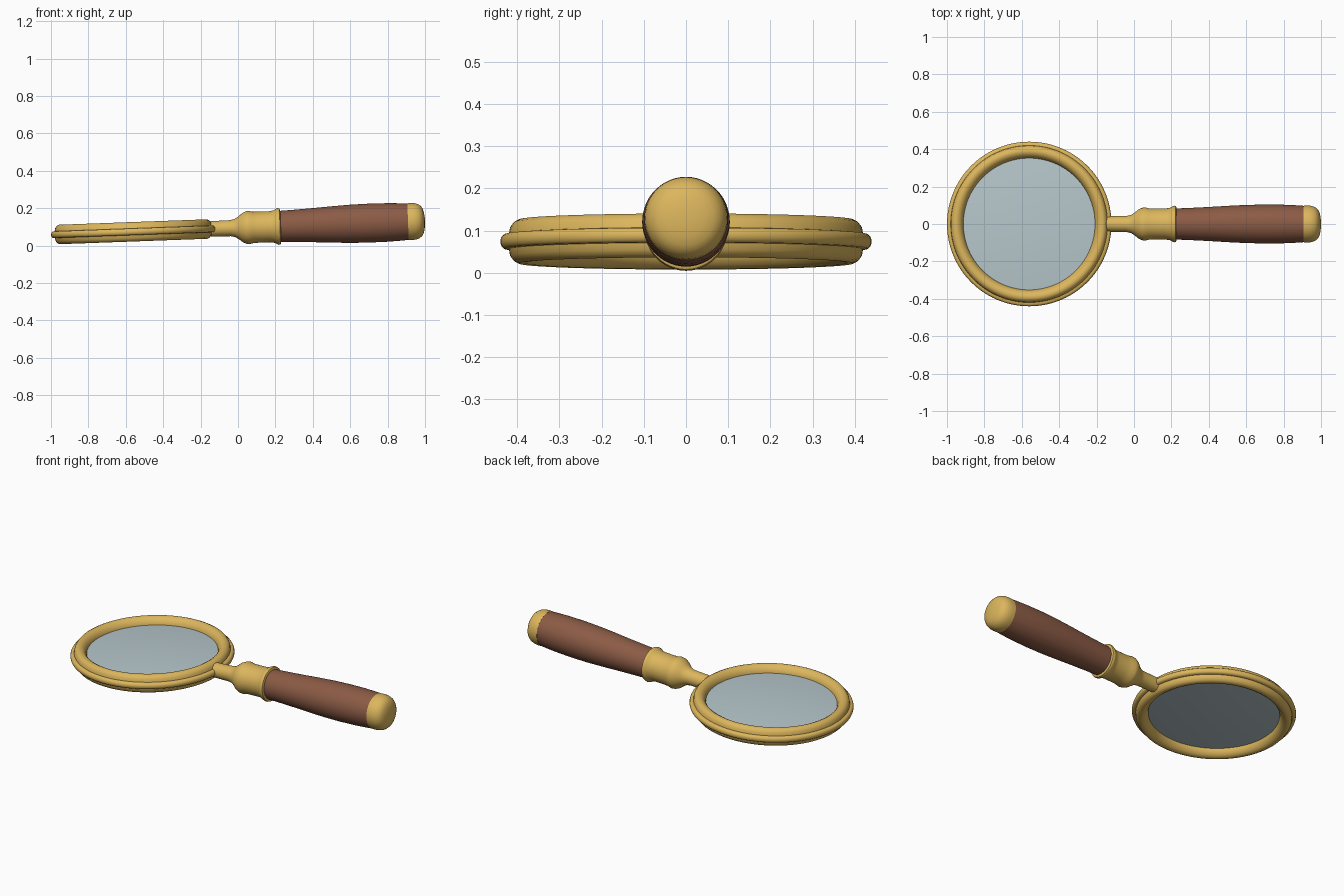
import bpy, bmesh, math
from mathutils import Matrix, Vector

cube = bpy.data.objects.get("Cube")
if cube:
    bpy.data.objects.remove(cube, do_unlink=True)


def material(name, color):
    m = bpy.data.materials.new(name)
    m.use_nodes = True
    m.diffuse_color = (*color, 1)
    m.node_tree.nodes["Principled BSDF"].inputs["Base Color"].default_value = (*color, 1)
    return m


brass = material("brass", (0.72, 0.47, 0.11))
wood = material("brown wood", (0.26, 0.105, 0.06))
glass = material("pale glass", (0.47, 0.57, 0.60))

# The whole model rests at a slight tilt, pivoting on the lens centre
TILT = Matrix.Translation((-0.56, 0, 0.074)) @ Matrix.Rotation(math.radians(-2.1), 4, 'Y')
ALONG_X = TILT @ Matrix.Rotation(math.radians(90), 4, 'Y')


def lathe(name, profile, mat, frame, steps, closed=False):
    """Spin (radius, height) points round local z, then place by frame."""
    bm = bmesh.new()
    vs = [bm.verts.new((r, 0, h)) for r, h in profile]
    ends = vs[1:] + vs[:1] if closed else vs[1:]
    edges = [bm.edges.new(pair) for pair in zip(vs, ends)]
    bmesh.ops.spin(bm, geom=vs + edges, cent=(0, 0, 0), axis=(0, 0, 1),
                   angle=math.tau, steps=steps, use_duplicate=False)
    bmesh.ops.remove_doubles(bm, verts=bm.verts, dist=0.0002)
    bmesh.ops.recalc_face_normals(bm, faces=bm.faces)
    bm.transform(frame)
    mesh = bpy.data.meshes.new(name)
    bm.to_mesh(mesh)
    bm.free()
    mesh.materials.append(mat)
    ob = bpy.data.objects.new(name, mesh)
    bpy.context.collection.objects.link(ob)
    bpy.ops.object.select_all(action='DESELECT')
    ob.select_set(True)
    bpy.context.view_layer.objects.active = ob
    bpy.ops.object.shade_smooth_by_angle(angle=math.radians(40))
    return ob


def mirrored(half):
    return half + [(r, -h) for r, h in reversed(half)]


# Lens frame: rounded band with a bead round its middle
lathe("lens_frame", mirrored([
    (0.352, 0.012), (0.357, 0.028), (0.368, 0.043), (0.382, 0.051), (0.396, 0.052),
    (0.408, 0.046), (0.417, 0.034), (0.420, 0.018), (0.431, 0.017), (0.437, 0.012),
    (0.440, 0.004)]), brass, TILT, 96, closed=True)

# Lens: shallow dome on both sides
dome = [(0.36 * i / 8, 0.012 + 0.016 * (1 - (i / 8) ** 2)) for i in range(9)]
lathe("lens", mirrored(dome), glass, TILT, 96)


def handle_part(name, points, mat):
    """Points are (x, radius) along the handle."""
    return lathe(name, [(r, x + 0.56) for x, r in points], mat, ALONG_X, 48)


# Neck and ferrule
handle_part("ferrule", [
    (-0.152, 0), (-0.152, 0.034), (-0.145, 0.041), (-0.10, 0.042), (-0.04, 0.043),
    (-0.015, 0.049), (0.005, 0.062), (0.025, 0.078), (0.045, 0.087), (0.06, 0.089),
    (0.08, 0.084), (0.11, 0.083), (0.17, 0.083), (0.195, 0.087), (0.205, 0.094),
    (0.215, 0.098), (0.225, 0.095), (0.229, 0.084), (0.229, 0)], brass)

# Wooden grip
handle_part("grip", [
    (0.225, 0), (0.225, 0.083), (0.30, 0.086), (0.40, 0.091), (0.50, 0.097),
    (0.60, 0.102), (0.70, 0.104), (0.80, 0.103), (0.87, 0.100), (0.912, 0.097),
    (0.912, 0)], wood)

# End cap
handle_part("end_cap", [
    (0.91, 0), (0.91, 0.098), (0.93, 0.099), (0.95, 0.097), (0.968, 0.091),
    (0.982, 0.080), (0.991, 0.066), (0.997, 0.045), (1.0, 0.022), (1.001, 0)], brass)
